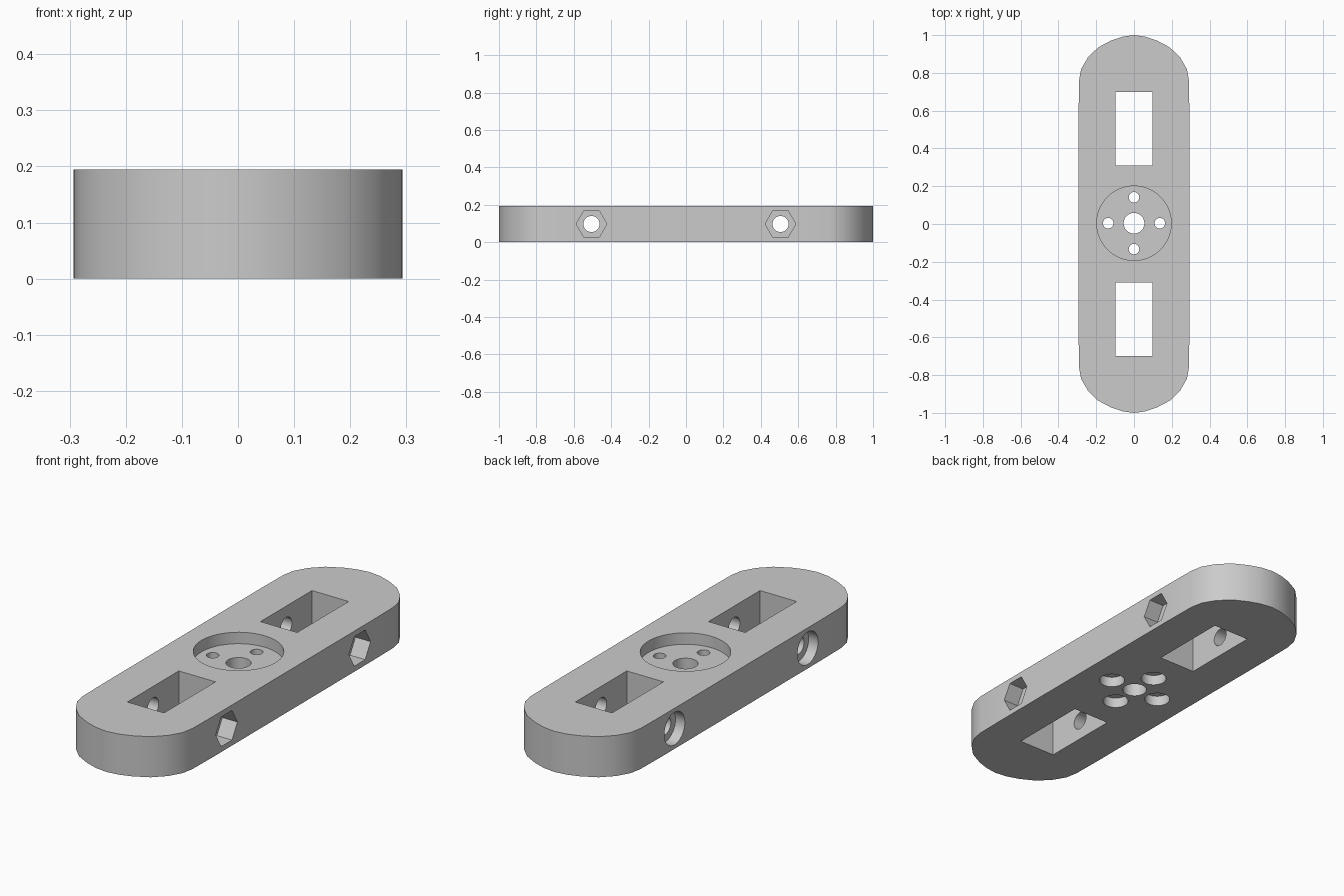
import bpy
import bmesh
import math

cube = bpy.data.objects.get("Cube")
if cube:
    bpy.data.objects.remove(cube, do_unlink=True)

HEIGHT = 0.195
HALF_WIDTH = 0.293
MID_Z = HEIGHT / 2
HUB_Y = 0.004
SLOT_Y = 0.505

grey = bpy.data.materials.new("plain grey")
grey.use_nodes = True
grey.diffuse_color = (0.6, 0.6, 0.6, 1)
grey.node_tree.nodes["Principled BSDF"].inputs["Base Color"].default_value = (0.6, 0.6, 0.6, 1)

# Rounded bar: one quarter of the outline, mirrored into a closed loop
quarter = [(HALF_WIDTH, 0.6), (0.291, 0.76), (0.28, 0.82), (0.245, 0.88),
           (0.19, 0.935), (0.12, 0.972), (0.06, 0.992), (0, 1)]
back = quarter + [(-x, y) for x, y in reversed(quarter[:-1])]
outline = back + [(-x, -y) for x, y in back]

bm = bmesh.new()
base = bm.faces.new([bm.verts.new((x, y, 0)) for x, y in outline])
top = bmesh.ops.extrude_face_region(bm, geom=[base])["geom"]
bmesh.ops.translate(bm, vec=(0, 0, HEIGHT),
                    verts=[v for v in top if isinstance(v, bmesh.types.BMVert)])
bmesh.ops.recalc_face_normals(bm, faces=bm.faces)
mesh = bpy.data.meshes.new("mounting_bar")
bm.to_mesh(mesh)
bm.free()
mesh.materials.append(grey)
bar = bpy.data.objects.new("mounting_bar", mesh)
bpy.context.collection.objects.link(bar)


def cut(cutter):
    """Subtract the cutter from the bar, then discard it."""
    cutter.hide_render = True
    cutter.data.materials.append(grey)
    mod = bar.modifiers.new("cut", "BOOLEAN")
    mod.operation = "DIFFERENCE"
    mod.solver = "EXACT"
    mod.object = cutter
    bpy.ops.object.select_all(action="DESELECT")
    bar.select_set(True)
    bpy.context.view_layer.objects.active = bar
    bpy.ops.object.modifier_apply(modifier=mod.name)
    bpy.data.objects.remove(cutter, do_unlink=True)


def cut_round(centre, radius, length, sides=32, along_x=False):
    turn = (0, math.pi / 2, 0) if along_x else (0, 0, 0)
    bpy.ops.mesh.primitive_cylinder_add(vertices=sides, radius=radius, depth=length,
                                        location=centre, rotation=turn)
    cut(bpy.context.object)


# Rectangular windows
for side in (-1, 1):
    bpy.ops.mesh.primitive_cube_add(size=1, location=(0, side * SLOT_Y, MID_Z))
    window = bpy.context.object
    window.scale = (0.195, 0.39, 1)
    bpy.context.view_layer.update()
    cut(window)

# Round hub recess in the top, with a centre hole
cut_round((0, HUB_Y, HEIGHT), 0.197, 0.11, sides=64)
cut_round((0, HUB_Y, MID_Z), 0.055, 1)

# Four screw holes, countersunk from below
for i in range(4):
    a = i * math.pi / 2
    x, y = 0.137 * math.cos(a), HUB_Y + 0.137 * math.sin(a)
    cut_round((x, y, MID_Z), 0.028, 1, sides=24)
    cut_round((x, y, 0), 0.058, 0.1)

# Cross bolts: hexagonal nut pockets on the left, round head pockets on the right
for side in (-1, 1):
    y = side * SLOT_Y
    cut_round((0, y, MID_Z), 0.043, 2, along_x=True)
    cut_round((HALF_WIDTH, y, MID_Z), 0.082, 0.16, sides=6, along_x=True)
    cut_round((-HALF_WIDTH, y, MID_Z), 0.078, 0.1, along_x=True)

# Smooth round surfaces, sharp rims
bpy.ops.object.select_all(action="DESELECT")
bar.select_set(True)
bpy.context.view_layer.objects.active = bar
bpy.ops.object.shade_smooth_by_angle(angle=math.radians(30))
